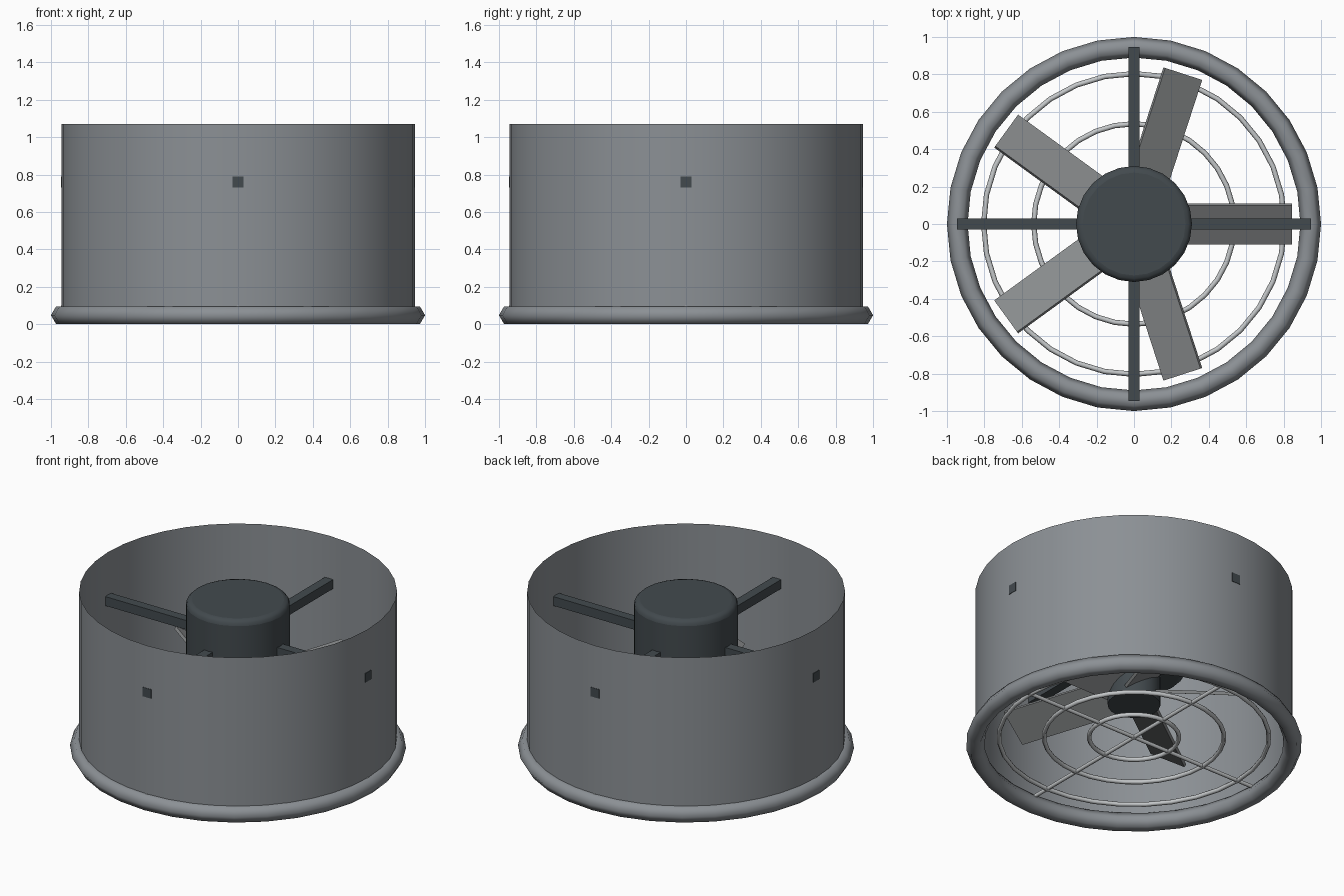
import bpy
from math import radians, cos, sin, pi

cube = bpy.data.objects.get("Cube")
if cube:
    bpy.data.objects.remove(cube, do_unlink=True)


def material(name, rgb):
    m = bpy.data.materials.new(name)
    m.use_nodes = True
    m.diffuse_color = (*rgb, 1)
    m.node_tree.nodes["Principled BSDF"].inputs["Base Color"].default_value = (*rgb, 1)
    return m


steel = material("duct grey", (0.26, 0.28, 0.30))
blade_grey = material("blade grey", (0.25, 0.26, 0.265))
dark = material("motor dark grey", (0.055, 0.068, 0.076))
wire = material("grille light grey", (0.55, 0.57, 0.58))


def finish(name, mat, smooth=None):
    ob = bpy.context.object
    ob.name = name
    ob.data.materials.append(mat)
    if smooth:
        bpy.ops.object.shade_smooth_by_angle(angle=radians(smooth))
    return ob


def cylinder(name, mat, radius, z0, z1, sides, fill="NGON"):
    bpy.ops.mesh.primitive_cylinder_add(
        vertices=sides, radius=radius, depth=z1 - z0,
        location=(0, 0, (z0 + z1) / 2), end_fill_type=fill)
    return finish(name, mat, 30)


def ring(name, mat, major, minor, z, sides, minor_sides):
    bpy.ops.mesh.primitive_torus_add(
        major_radius=major, minor_radius=minor, location=(0, 0, z),
        major_segments=sides, minor_segments=minor_sides)
    return finish(name, mat, 80)


def box(name, mat, size, location, rotation=(0, 0, 0)):
    bpy.ops.mesh.primitive_cube_add(size=1, location=location, rotation=rotation)
    bpy.context.object.scale = size
    return finish(name, mat)


# Open duct with a rolled inlet lip
RIM = 0.945
LIP_Z = 0.0477
cylinder("duct_shell", steel, RIM, LIP_Z, 1.07, 40, "NOTHING")
ring("inlet_lip", steel, RIM, 0.0551, LIP_Z, 32, 6)

# Motor with rounded edges, and the fan hub beneath it
motor = cylinder("motor", dark, 0.31, 0.53, 1.015, 24)
bevel = motor.modifiers.new("rounded_edge", "BEVEL")
bevel.width = 0.035
bevel.segments = 3
bevel.limit_method = "ANGLE"
cylinder("fan_hub", dark, 0.157, 0.31, 0.54, 20)

# Crossed struts that carry the motor
for name, size in (("strut_across", (2 * RIM + 0.004, 0.06, 0.06)),
                   ("strut_lengthwise", (0.06, 2 * RIM + 0.004, 0.06))):
    box(name, dark, size, (0, 0, 0.76))

# Five pitched blades
ROOT, TIP = 0.12, 0.845
mid = (ROOT + TIP) / 2
for i in range(5):
    a = 2 * pi * i / 5
    box(f"blade_{i + 1}", blade_grey, (TIP - ROOT, 0.24, 0.02),
        (mid * cos(a), mid * sin(a), 0.41), (radians(30), 0, a))

# Inlet grille: three wire rings and two crossed rods
GRILLE_Z = 0.088
for i in range(1, 4):
    ring(f"grille_ring_{i}", wire, 0.268 * i, 0.014, GRILLE_Z, 32, 6)
for name, turn in (("grille_rod_across", 0), ("grille_rod_lengthwise", pi / 2)):
    bpy.ops.mesh.primitive_cylinder_add(
        vertices=8, radius=0.012, depth=2 * RIM + 0.004,
        location=(0, 0, GRILLE_Z), rotation=(0, pi / 2, turn))
    finish(name, wire, 50)
